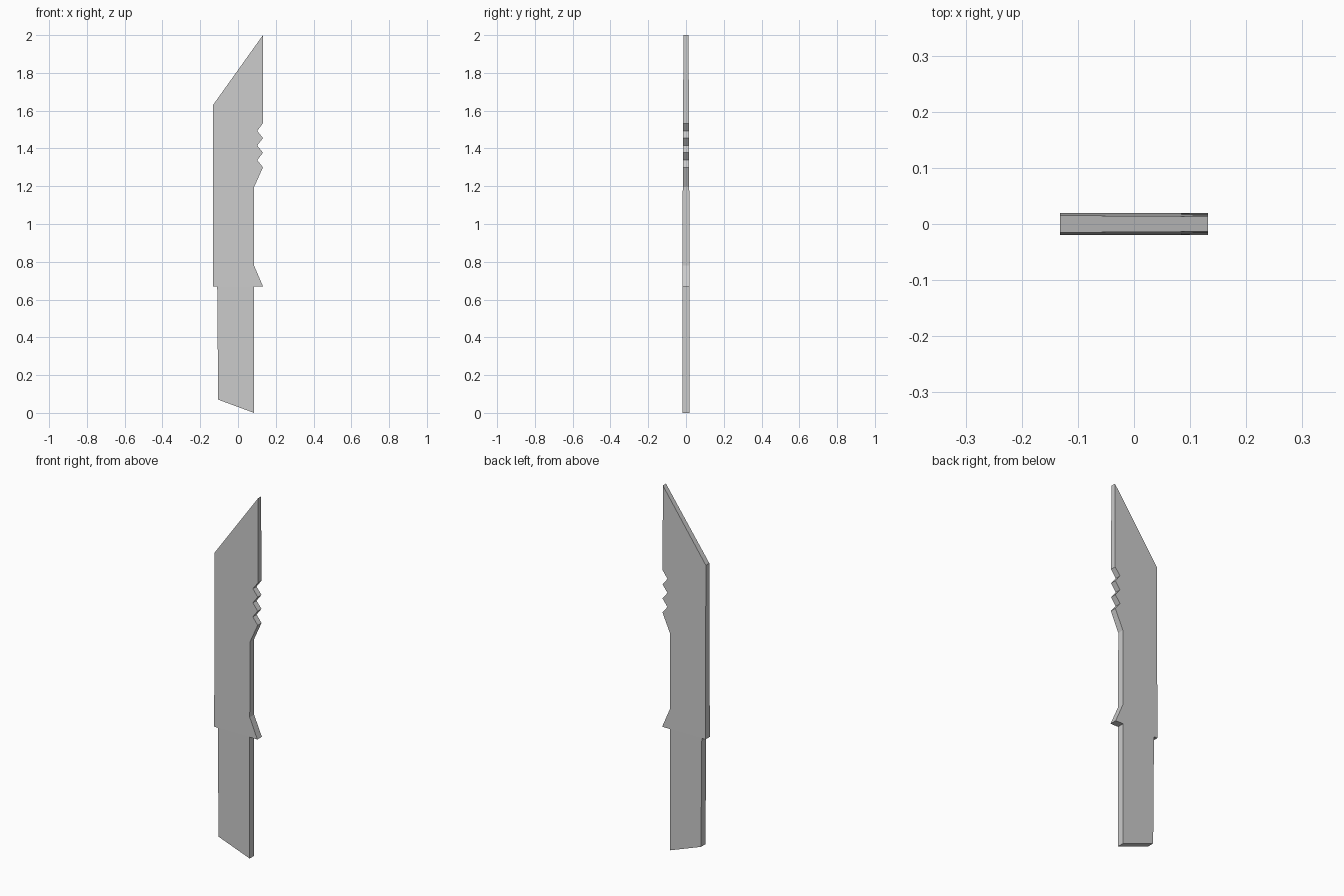
import bpy, bmesh

if "Cube" in bpy.data.objects:
    bpy.data.objects.remove(bpy.data.objects["Cube"])

JOINT_Z = 0.67               # where the grip meets the blade
BASE_HALF, TIP_HALF = 0.0195, 0.0135


def half_thickness(z):
    """Constant along the grip, thinning evenly towards the tip."""
    t = max(0.0, (z - JOINT_Z) / (2.0 - JOINT_Z))
    return BASE_HALF + (TIP_HALF - BASE_HALF) * t


# Joint corners are shared by both outlines so the solid stays closed
joint_back, joint_edge = (-0.11, JOINT_Z), (0.085, JOINT_Z)

# Grip outline: slanted butt
grip = [joint_back, (-0.105, 0.07), (0.085, 0.0), joint_edge]

# Blade outline: guard spur, finger recess, saw teeth, slanted tip
blade = [joint_back, joint_edge, (0.132, JOINT_Z), (0.085, 0.78), (0.085, 1.195)]
for i in range(3):
    z = 1.30 + i * 0.0775
    blade += [(0.132, z), (0.102, z + 0.038)]
blade += [(0.132, 1.533), (0.132, 2.0), (-0.132, 1.63), (-0.132, JOINT_Z)]

# Front faces, then extrude to the back
bm = bmesh.new()
points = {}
for outline in (grip, blade):
    for x, z in outline:
        if (x, z) not in points:
            points[(x, z)] = bm.verts.new((x, -half_thickness(z), z))
    bm.faces.new([points[p] for p in outline])
result = bmesh.ops.extrude_face_region(bm, geom=bm.faces[:], use_keep_orig=True)
for v in result["geom"]:
    if isinstance(v, bmesh.types.BMVert):
        v.co.y = half_thickness(v.co.z)
bmesh.ops.recalc_face_normals(bm, faces=bm.faces[:])

mesh = bpy.data.meshes.new("knife_blade")
bm.to_mesh(mesh)
bm.free()
knife = bpy.data.objects.new("knife_blade", mesh)
bpy.context.collection.objects.link(knife)
